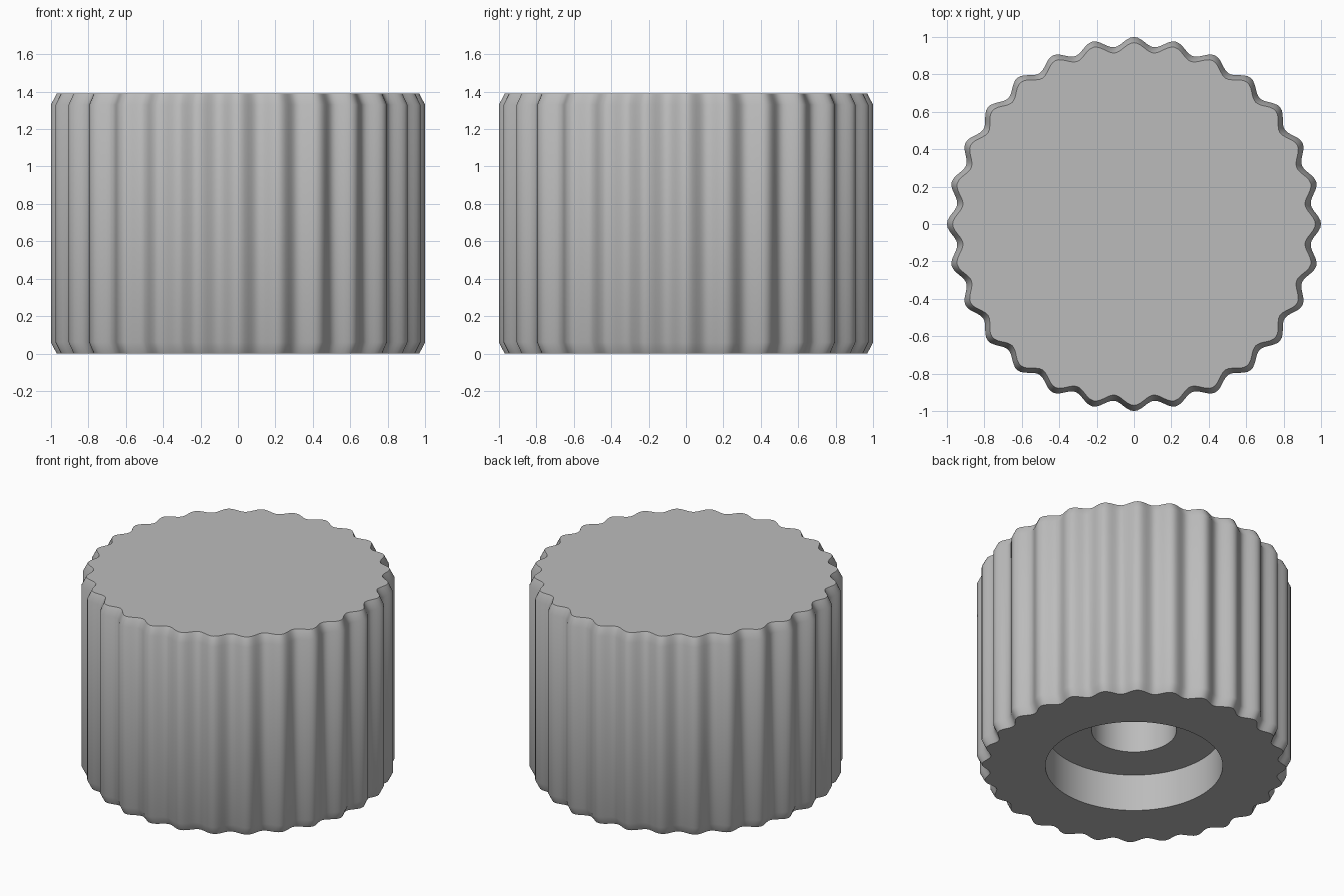
import bpy, bmesh, math

cube = bpy.data.objects.get("Cube")
if cube:
    bpy.data.objects.remove(cube, do_unlink=True)

LOBES = 28
SEGMENTS = LOBES * 12
HEIGHT = 1.39
WAVE = 0.0245

# Plain grey plastic
grey = bpy.data.materials.new("light grey")
grey.use_nodes = True
color = (0.5, 0.5, 0.5, 1)
grey.diffuse_color = color
grey.node_tree.nodes["Principled BSDF"].inputs["Base Color"].default_value = color


def ring(bm, radius, z, wave):
    """One closed loop of vertices, fluted when wave is above zero."""
    verts = []
    for i in range(SEGMENTS):
        a = math.tau * i / SEGMENTS
        r = radius + wave * math.cos(LOBES * a)
        verts.append(bm.verts.new((r * math.cos(a), r * math.sin(a), z)))
    return verts


# Section from the top cap, down the fluted grip, into the stepped bore
section = [
    (0.945, HEIGHT, WAVE),
    (0.9755, HEIGHT - 0.06, WAVE),
    (0.9755, 0.06, WAVE),
    (0.945, 0, WAVE),
    (0.565, 0, 0),
    (0.565, 0.26, 0),
    (0.27, 0.26, 0),
    (0.27, 1.0, 0),
]

bm = bmesh.new()
rings = [ring(bm, *point) for point in section]
for upper, lower in zip(rings, rings[1:]):
    for i in range(SEGMENTS):
        j = (i + 1) % SEGMENTS
        bm.faces.new((upper[i], lower[i], lower[j], upper[j]))

# Top cap and the blind end of the bore
bm.faces.new(rings[0])
bm.faces.new(rings[-1])
bmesh.ops.recalc_face_normals(bm, faces=bm.faces)

mesh = bpy.data.meshes.new("fluted_knob")
bm.to_mesh(mesh)
bm.free()
mesh.materials.append(grey)
knob = bpy.data.objects.new("fluted_knob", mesh)
bpy.context.collection.objects.link(knob)

# Smooth flutes with crisp rims
bpy.ops.object.select_all(action='DESELECT')
knob.select_set(True)
bpy.context.view_layer.objects.active = knob
bpy.ops.object.shade_smooth_by_angle(angle=math.radians(40))
